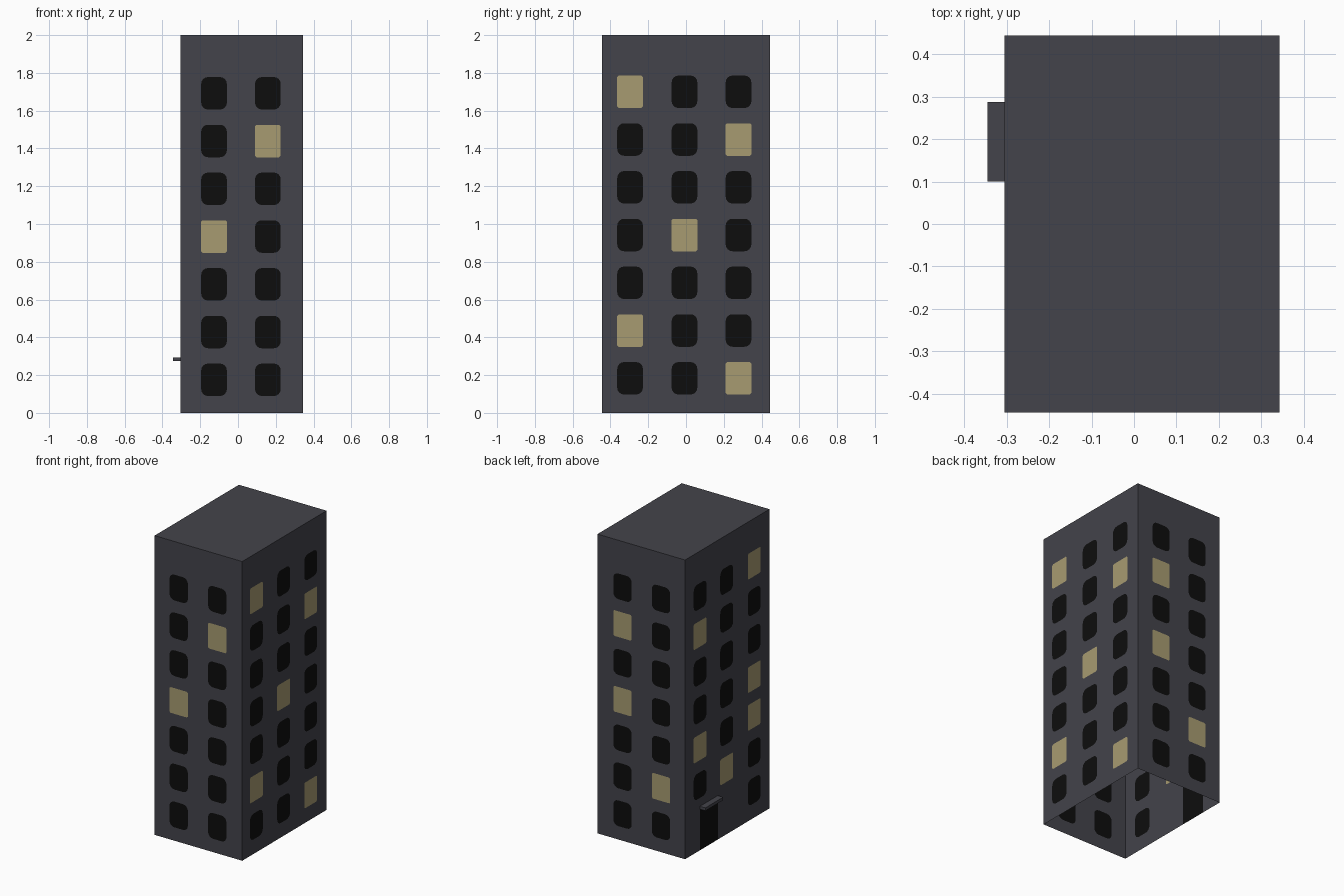
import bpy, bmesh, math
from mathutils import Vector

if "Cube" in bpy.data.objects:
    bpy.data.objects.remove(bpy.data.objects["Cube"])


def material(name, rgb):
    m = bpy.data.materials.new(name)
    m.diffuse_color = (*rgb, 1)
    m.use_nodes = True
    m.node_tree.nodes["Principled BSDF"].inputs["Base Color"].default_value = m.diffuse_color
    return m


WALL, DARK, LIT = 0, 1, 2
mats = [material("slate_wall", (0.057, 0.057, 0.070)),
        material("black_glass", (0.004, 0.004, 0.004)),
        material("lit_window", (0.39, 0.33, 0.165))]

X0, X1, Y, H = -0.305, 0.343, 0.445, 2.0
ROWS, STEP = 7, 0.2528
HALF_W, HALF_H = 0.068, 0.086


def finish(bm, name):
    me = bpy.data.meshes.new(name)
    bm.to_mesh(me)
    bm.free()
    for m in mats:
        me.materials.append(m)
    ob = bpy.data.objects.new(name, me)
    bpy.context.collection.objects.link(ob)
    return ob


def add_face(bm, pts, mat):
    f = bm.faces.new([bm.verts.new(p) for p in pts])
    f.material_index = mat
    f.normal_update()
    if f.calc_area() < 1e-7:
        bm.faces.remove(f)


def cell(bm, place, outer, inner, radius, mat):
    """Wall panel with a rounded opening filled by a coloured pane."""
    corners = lambda r: [(r[0], r[2]), (r[1], r[2]), (r[1], r[3]), (r[0], r[3])]
    out = corners(outer)
    seg = 4 if radius > 0.01 else 1
    arcs = []
    for i, (u, z) in enumerate(corners(inner)):
        cu = u + radius * (1 if i in (0, 3) else -1)
        cz = z + radius * (1 if i < 2 else -1)
        arc = []
        for k in range(seg + 1):
            a = math.pi + (i + k / seg) * math.pi / 2
            arc.append((cu + radius * math.cos(a), cz + radius * math.sin(a)))
        arcs.append(arc)

    def put(pts, m):
        add_face(bm, [place(*p) for p in pts], m)

    for i in range(4):
        j = (i + 1) % 4
        put([out[i], out[j], arcs[j][0], arcs[i][-1]], WALL)
        for a, b in zip(arcs[i], arcs[i][1:]):
            put([out[i], b, a], WALL)
    if radius == 0:
        put(corners(inner), mat)
    else:
        put([p for arc in arcs for p in arc], mat)


def wall(bm, place, u0, u1, cols, top, lit, door=None):
    """Grid of window cells; lit holds (row from top, column)."""
    us = [u0] + [(a + b) / 2 for a, b in zip(cols, cols[1:])] + [u1]
    zs = [H] + [top - (r + 0.5) * STEP for r in range(ROWS - 1)] + [0]
    for r in range(ROWS):
        for c, u in enumerate(cols):
            if door and r == ROWS - 1 and c < 2:
                continue
            z = top - r * STEP
            on = (r, c) in lit
            cell(bm, place, (us[c], us[c + 1], zs[r + 1], zs[r]),
                 (u - HALF_W, u + HALF_W, z - HALF_H, z + HALF_H),
                 0.008 if on else 0.036, LIT if on else DARK)
    if door:
        cell(bm, place, (us[0], us[2], 0, zs[-2]), door, 0, DARK)


# Tower shell, open underneath
bm = bmesh.new()
wall(bm, lambda u, z: Vector((u, -Y, z)), X0, X1, (-0.127, 0.158), 1.692,
     {(1, 1), (3, 0)})
wall(bm, lambda u, z: Vector((-u, Y, z)), -X1, -X0, (-0.158, 0.127), 1.692,
     {(1, 0), (3, 0), (5, 1)})
wall(bm, lambda u, z: Vector((X1, u, z)), -Y, Y, (-0.296, -0.008, 0.278), 1.70,
     {(0, 0), (1, 2), (3, 1), (5, 0), (6, 2)})
wall(bm, lambda u, z: Vector((X0, -u, z)), -Y, Y, (-0.287, -0.006, 0.285), 1.70,
     {(1, 0), (4, 0), (5, 1), (0, 2), (3, 2), (4, 2)},
     door=(-0.29, -0.098, 0, 0.275))
# Flat roof
add_face(bm, [Vector(p) for p in ((X0, -Y, H), (X1, -Y, H), (X1, Y, H), (X0, Y, H))], WALL)
bmesh.ops.remove_doubles(bm, verts=bm.verts, dist=1e-5)
finish(bm, "tower_block")

# Canopy over the side door
bm = bmesh.new()
bmesh.ops.create_cube(bm, size=1)
bmesh.ops.scale(bm, vec=(0.04, 0.188, 0.02), verts=bm.verts)
bmesh.ops.translate(bm, vec=(X0 - 0.02, 0.194, 0.284), verts=bm.verts)
finish(bm, "door_canopy")
